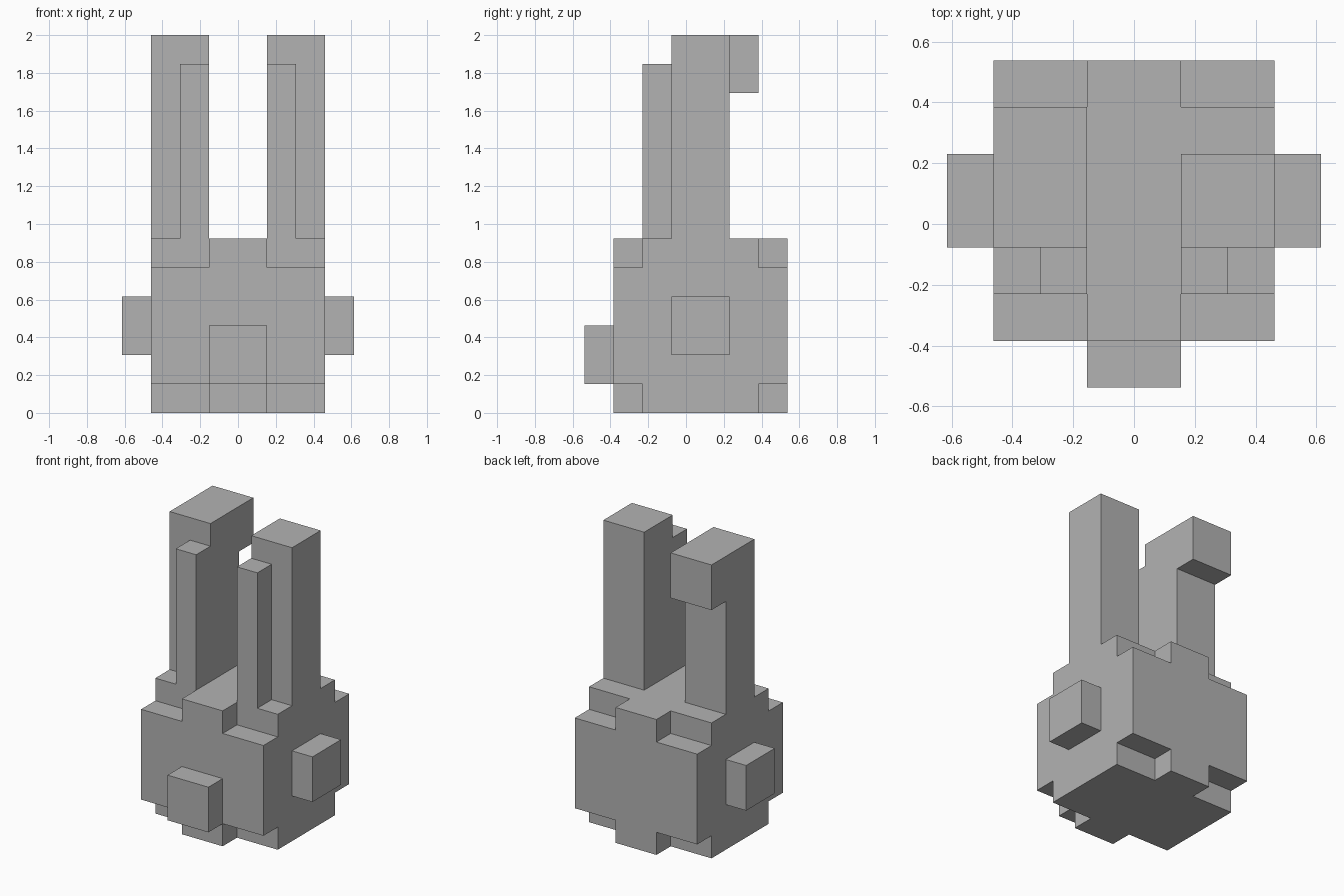
import bpy, bmesh
from itertools import product
from math import radians
from mathutils import Vector

cube = bpy.data.objects.get("Cube")
if cube:
    bpy.data.objects.remove(cube, do_unlink=True)

U = 2 / 13                      # size of one block
ORIGIN = Vector((0, -2.5, 0))   # block (0, 0, 0) relative to the centre

grey = bpy.data.materials.new("plain_grey")
grey.use_nodes = True
colour = (0.45, 0.45, 0.45, 1)
grey.diffuse_color = colour
grey.node_tree.nodes["Principled BSDF"].inputs["Base Color"].default_value = colour


def box(x, y, z):
    """All block cells inside the given ranges."""
    return set(product(range(*x), range(*y), range(*z)))


def mirrored(cells):
    return {(-1 - x, y, z) for x, y, z in cells}


# Body: a block with its four corner edges notched, front and back
notches = set()
for y, z in product((0, 5), (0, 5)):
    notch = box((1, 3), (y, y + 1), (z, z + 1))
    notches |= notch | mirrored(notch)
body = box((-3, 3), (0, 6), (0, 6)) - notches

# Ears and arms for the left side, mirrored to the right
ear = box((1, 3), (2, 4), (6, 13))
inner_ear = box((1, 2), (1, 2), (6, 12))
arm = box((3, 4), (2, 4), (2, 4))
parts = {
    "body": body,
    "snout": box((-1, 1), (-1, 0), (1, 3)),
    "folded_ear_tip": box((-3, -1), (4, 5), (11, 13)),
}
for name, cells in (("ear", ear), ("inner_ear", inner_ear), ("arm", arm)):
    parts["left_" + name] = cells
    parts["right_" + name] = mirrored(cells)

solid = set().union(*parts.values())


def build(name, cells):
    """Make the outer skin of a part, leaving out faces hidden by other blocks."""
    bm = bmesh.new()
    for cell in cells:
        centre = Vector(cell) + Vector((0.5, 0.5, 0.5))
        for axis, sign in product(range(3), (-1, 1)):
            normal = Vector((0, 0, 0))
            normal[axis] = sign
            if tuple(int(a + b) for a, b in zip(cell, normal)) in solid:
                continue
            side, up = Vector((0, 0, 0)), Vector((0, 0, 0))
            side[(axis + 1) % 3] = 0.5
            up[(axis + 2) % 3] = 0.5 * sign
            mid = centre + normal / 2 + ORIGIN
            corners = (mid - side - up, mid + side - up, mid + side + up, mid - side + up)
            bm.faces.new([bm.verts.new(c * U) for c in corners])
    bmesh.ops.remove_doubles(bm, verts=bm.verts, dist=U / 100)
    bmesh.ops.dissolve_limit(bm, angle_limit=radians(1), verts=bm.verts, edges=bm.edges)
    mesh = bpy.data.meshes.new(name)
    bm.to_mesh(mesh)
    bm.free()
    mesh.materials.append(grey)
    bpy.context.collection.objects.link(bpy.data.objects.new(name, mesh))


for name, cells in parts.items():
    build(name, cells)
